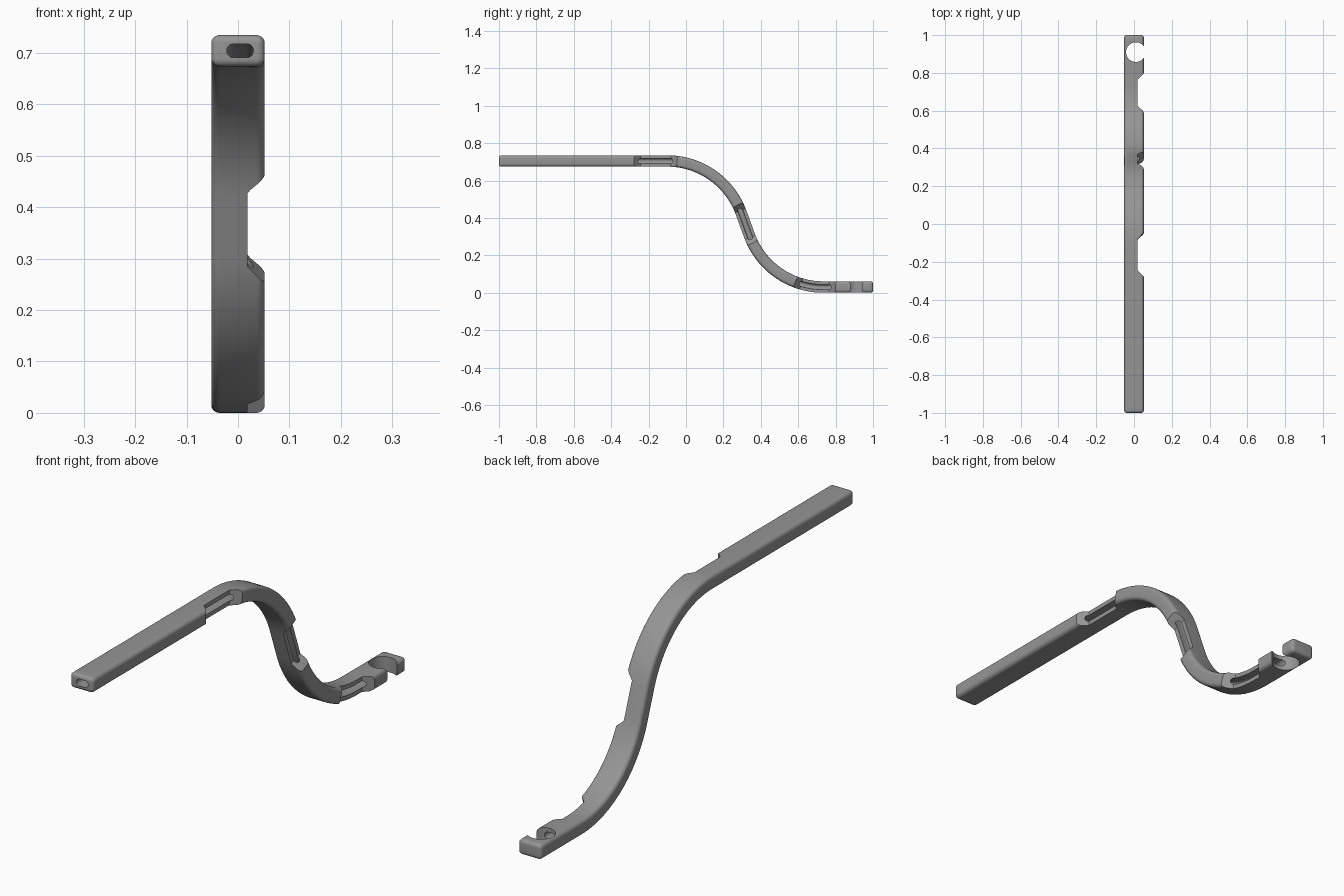
import bpy, bmesh, math
from mathutils import Vector

if "Cube" in bpy.data.objects:
    bpy.data.objects.remove(bpy.data.objects["Cube"])

# Centre line: straight, arc down, sloped run, arc back to level, straight
R, TH = 0.42, math.radians(70)
H, TOP, BOTTOM = 0.0305, 0.7045, 0.0305
RUN = (TOP - BOTTOM - 2 * R * (1 - math.cos(TH))) / math.sin(TH)
S1 = 0.90
S2 = S1 + R * TH
S3 = S2 + RUN
S4 = S3 + R * TH
Y4 = S1 - 1 + 2 * R * math.sin(TH) + RUN * math.cos(TH)
END = S4 + 1 - Y4


def frame(s):
    """Point, slope angle at distance s along the centre line."""
    if s <= S1:
        return s - 1, TOP, 0.0
    if s <= S2:
        a = (s - S1) / R
        return S1 - 1 + R * math.sin(a), TOP - R * (1 - math.cos(a)), a
    if s <= S3:
        y, z, _ = frame(S2)
        return y + (s - S2) * math.cos(TH), z - (s - S2) * math.sin(TH), TH
    if s <= S4:
        a = (S4 - s) / R
        return Y4 - R * math.sin(a), BOTTOM + R * (1 - math.cos(a)), a
    return Y4 + s - S4, BOTTOM, 0.0


def stations(a, b, step=0.02):
    n = max(1, math.ceil((b - a) / step))
    return [a + (b - a) * i / n for i in range(n + 1)]


def rounded(hx, hz, r, cx=0.0, steps=6):
    """Rounded rectangle section as (x, height) pairs."""
    pts = []
    for k, (sx, sz) in enumerate([(1, 1), (-1, 1), (-1, -1), (1, -1)]):
        for i in range(steps + 1):
            a = math.pi / 2 * (k + i / steps)
            pts.append((cx + sx * (hx - r) + r * math.cos(a),
                        sz * (hz - r) + r * math.sin(a)))
    return pts


def sweep(name, rings):
    """Closed solid from (distance, section) pairs along the centre line."""
    bm = bmesh.new()
    loops = []
    for s, sec in rings:
        y, z, a = frame(s)
        loops.append([bm.verts.new(Vector((x, y + n * math.sin(a), z + n * math.cos(a))))
                      for x, n in sec])
    m = len(loops[0])
    for p, q in zip(loops, loops[1:]):
        for i in range(m):
            bm.faces.new((p[i], p[(i + 1) % m], q[(i + 1) % m], q[i]))
    bm.faces.new(loops[0])
    bm.faces.new(loops[-1])
    bmesh.ops.recalc_face_normals(bm, faces=bm.faces)
    me = bpy.data.meshes.new(name)
    bm.to_mesh(me)
    bm.free()
    ob = bpy.data.objects.new(name, me)
    bpy.context.collection.objects.link(ob)
    return ob


# Curved bar with softened ends
E = 0.013
rings = []
for s in [E * (1 - math.cos(math.pi / 2 * i / 4)) for i in range(4)]:
    inset = E - math.sqrt(E * E - (E - s) ** 2)
    rings.append((s, rounded(0.052 - inset, H - inset, 0.016 - inset)))
caps = [(END - s, sec) for s, sec in reversed(rings)]
rings += [(s, rounded(0.052, H, 0.016)) for s in stations(E, END - E)] + caps
bar = sweep("curved_bar", rings)

# Cutters: inner slot, three side notches with sloped ends, round hook opening
cutters = [sweep("slot_cutter", [(s, rounded(0.026, 0.0135, 0.0134, 0.004))
                                 for s in stations(-0.05, END - 0.09)])]
MID = (S2 + S3) / 2
for a, b in [(0.72, 0.955), (MID - 0.112, MID + 0.112), (S4 - 0.155, END - 0.20)]:
    sec = []
    for s in [a] + stations(a + 0.036, b - 0.036) + [b]:
        x = 0.054 if s in (a, b) else 0.0185
        sec.append((s, [(x, -0.05), (0.09, -0.05), (0.09, 0.05), (x, 0.05)]))
    cutters.append(sweep("notch_cutter", sec))
bpy.ops.mesh.primitive_cylinder_add(vertices=64, radius=0.052, depth=0.3,
                                    location=(0.01, 0.91, 0.03))
cutters.append(bpy.context.object)

for c in cutters:
    c.hide_render = True
    mod = bar.modifiers.new("cut", 'BOOLEAN')
    mod.operation, mod.solver, mod.object = 'DIFFERENCE', 'EXACT', c

bpy.ops.object.select_all(action='DESELECT')
bpy.context.view_layer.objects.active = bar
bar.select_set(True)
for mod in list(bar.modifiers):
    bpy.ops.object.modifier_apply(modifier=mod.name)
for c in cutters:
    bpy.data.objects.remove(c)

# Plain grey finish
grey = bpy.data.materials.new("grey")
grey.diffuse_color = (0.3, 0.3, 0.3, 1)
grey.use_nodes = True
grey.node_tree.nodes["Principled BSDF"].inputs["Base Color"].default_value = grey.diffuse_color
bar.data.materials.clear()
bar.data.materials.append(grey)
bpy.ops.object.shade_smooth_by_angle(angle=math.radians(30))
